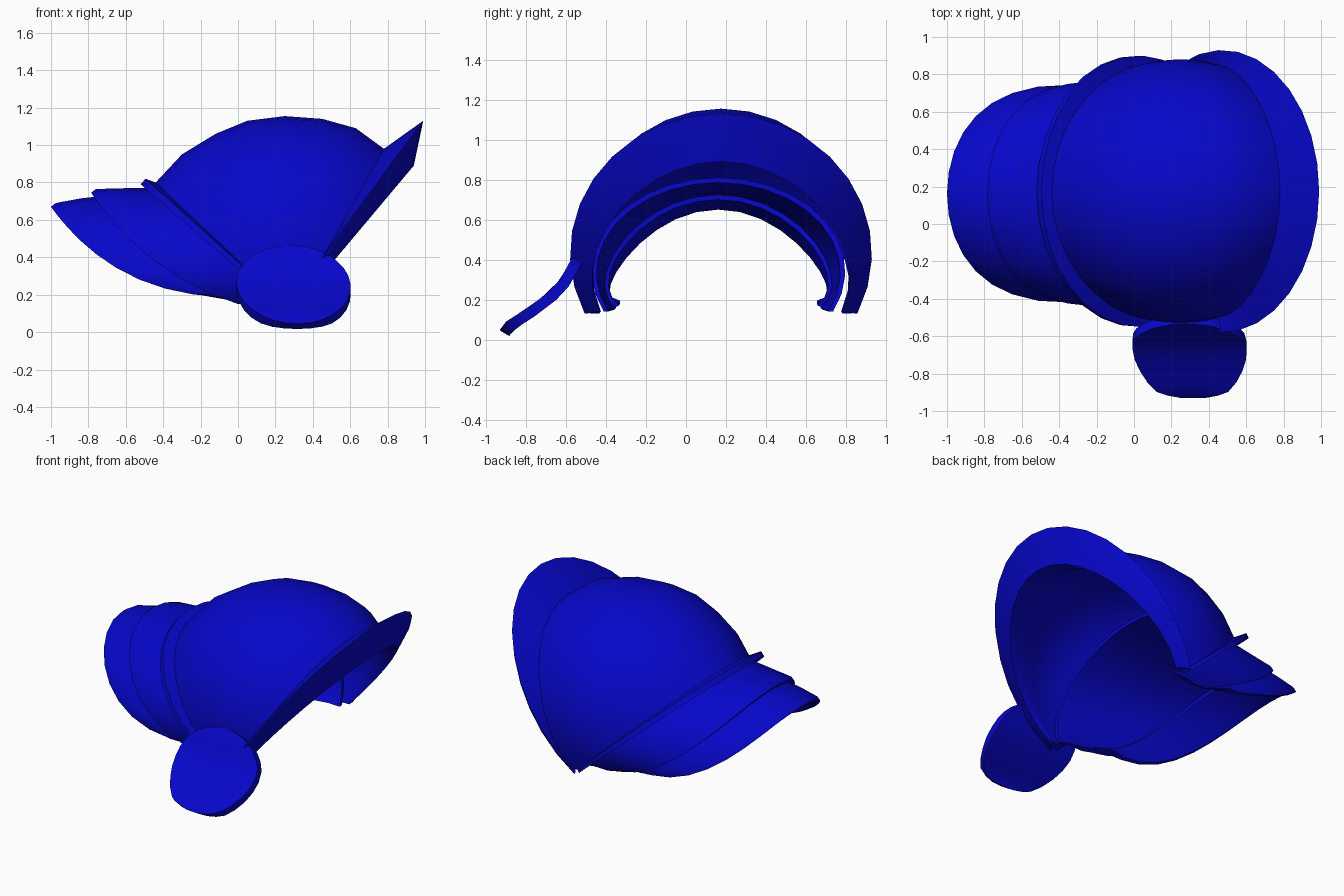
import bpy, bmesh, math
from mathutils import Vector

if "Cube" in bpy.data.objects:
    bpy.data.objects.remove(bpy.data.objects["Cube"])

YC = 0.175        # symmetry plane of the headpiece
YN = 0.162        # symmetry plane of the neck plates
F = 0.3           # height fraction at which every arch is widest
SEG = 20

blue = bpy.data.materials.new("deep blue")
blue.diffuse_color = (0.002, 0.002, 0.59, 1)
blue.use_nodes = True
blue.node_tree.nodes["Principled BSDF"].inputs["Base Color"].default_value = blue.diffuse_color


def finish(name, bm, angle=35):
    bmesh.ops.remove_doubles(bm, verts=bm.verts, dist=0.0005)
    bmesh.ops.recalc_face_normals(bm, faces=bm.faces)
    me = bpy.data.meshes.new(name)
    bm.to_mesh(me)
    bm.free()
    ob = bpy.data.objects.new(name, me)
    bpy.context.collection.objects.link(ob)
    me.materials.append(blue)
    bpy.ops.object.select_all(action='DESELECT')
    ob.select_set(True)
    bpy.context.view_layer.objects.active = ob
    bpy.ops.object.shade_smooth_by_angle(angle=math.radians(angle))
    return ob


def arch(apex, base, w, bend=0.0, taper=0.0, yc=YC):
    """Arch from one side, over the apex, to the other; taper narrows it upward."""
    a, b = Vector(apex), Vector(base)
    d = a - b
    side = Vector((d.y, -d.x)).normalized()
    if side.y > 0:
        side = -side
    t0 = -math.asin(F / (1 - F))
    pts = []
    for i in range(SEG + 1):
        t = t0 + (math.pi - 2 * t0) * i / SEG
        u = F + (1 - F) * math.sin(t)
        p = b + d * u + side * (bend * 4 * u * (1 - u))
        pts.append((p.x, yc + (w - taper * u) * math.cos(t), p.y))
    return pts


def loft(name, arches):
    """Closed tube of arches with capped ends."""
    bm = bmesh.new()
    rows = [[bm.verts.new(p) for p in a] for a in arches]
    n = len(rows)
    for k in range(n):
        r, s = rows[k], rows[(k + 1) % n]
        for i in range(SEG):
            bm.faces.new((r[i], r[i + 1], s[i + 1], s[i]))
    for e in (0, SEG):
        # end caps join the outer and inner skins in strips
        for k in range(n // 2 - 1):
            bm.faces.new((rows[k][e], rows[k + 1][e],
                          rows[n - 2 - k][e], rows[n - 1 - k][e]))
    return finish(name, bm)


# Dome shell with flared brow and raised back rim
profile = [(-0.44, 0.80), (-0.30, 0.95), (-0.12, 1.06), (0.05, 1.13),
           (0.25, 1.155), (0.45, 1.14), (0.63, 1.09), (0.78, 0.98)]
n = len(profile)
outer, inner = [], []
for k, (x, z) in enumerate(profile):
    bx = 0.26 + 0.05 * k / (n - 1)
    tp = 0.09 * abs(2 * k / (n - 1) - 1) ** 2
    outer.append(arch((x, z), (bx, 0.14), 0.705, taper=tp))
    c = Vector((0.28, 0.14))
    p = c + (Vector((x, z)) - c) * 0.94
    inner.append(arch(p, (bx, 0.14), 0.665, taper=tp))
brow = [arch((0.99, 1.13), (0.25, 0.13), 0.755),
        arch((0.98, 1.08), (0.27, 0.13), 0.745),
        arch((0.94, 0.89), (0.31, 0.14), 0.675, taper=0.11)]
rim_out = [arch((-0.495, 0.82), (0.25, 0.15), 0.725)]
rim_in = [arch((-0.47, 0.755), (0.25, 0.13), 0.675),
          arch((-0.52, 0.79), (0.24, 0.13), 0.725)]
loft("dome_shell", rim_out + outer + brow + inner[::-1] + rim_in)


def neck(*rows):
    return [arch(*r, yc=YN) for r in rows]


# Upper neck plate reaches inside the dome as a liner
loft("upper_neck_plate", neck(
    ((0.18, 0.81), (0.28, 0.14), 0.635),
    ((-0.38, 0.77), (0.20, 0.15), 0.625),
    ((-0.58, 0.77), (0.10, 0.14), 0.61, 0.05),
    ((-0.76, 0.765), (0.02, 0.15), 0.595, 0.08),
    ((-0.785, 0.745), (0.00, 0.15), 0.59, 0.085),
    ((-0.765, 0.715), (0.00, 0.16), 0.565, 0.08),
    ((-0.72, 0.72), (0.02, 0.16), 0.565, 0.08),
    ((-0.57, 0.73), (0.10, 0.15), 0.575, 0.05),
    ((-0.38, 0.735), (0.20, 0.15), 0.595),
    ((0.18, 0.785), (0.28, 0.14), 0.61)))

# Lower neck plate with a turned lip
loft("lower_neck_plate", neck(
    ((-0.66, 0.735), (0.04, 0.16), 0.575, 0.075),
    ((-0.84, 0.715), (-0.04, 0.17), 0.58, 0.10),
    ((-0.975, 0.69), (-0.09, 0.185), 0.58, 0.12),
    ((-1.0, 0.67), (-0.10, 0.19), 0.575, 0.125),
    ((-0.98, 0.65), (-0.09, 0.195), 0.545, 0.12),
    ((-0.93, 0.655), (-0.07, 0.195), 0.545, 0.115),
    ((-0.82, 0.68), (-0.04, 0.18), 0.545, 0.10),
    ((-0.66, 0.70), (0.04, 0.17), 0.55, 0.075)))

# Oval ear plate on one side, curving outward as it drops
curve = [(0.05, -0.93), (0.09, -0.90), (0.16, -0.79), (0.24, -0.685),
         (0.30, -0.63), (0.40, -0.575), (0.47, -0.53)]


def ear_y(z):
    z = min(max(z, curve[0][0]), curve[-1][0])
    for (z0, y0), (z1, y1) in zip(curve, curve[1:]):
        if z <= z1:
            return y0 + (y1 - y0) * (z - z0) / (z1 - z0)
    return curve[-1][1]


bm = bmesh.new()
M = 28
rings = []
for r in (0.2, 0.4, 0.6, 0.8, 0.94, 1.0):
    ring = []
    for i in range(M):
        a = 2 * math.pi * i / M
        z = 0.255 + 0.21 * r * math.sin(a)
        x = 0.297 + 0.305 * r * math.cos(a) - 0.02 * r * math.sin(a)
        ring.append(bm.verts.new((x, ear_y(z), z)))
    rings.append(ring)
bm.faces.new(rings[0])
for r, s in zip(rings, rings[1:]):
    for i in range(M):
        j = (i + 1) % M
        bm.faces.new((r[i], r[j], s[j], s[i]))
bmesh.ops.recalc_face_normals(bm, faces=bm.faces)
if sum(f.normal.y for f in bm.faces) > 0:
    bmesh.ops.reverse_faces(bm, faces=bm.faces)
bmesh.ops.solidify(bm, geom=bm.faces[:], thickness=0.055)
finish("ear_plate", bm)
